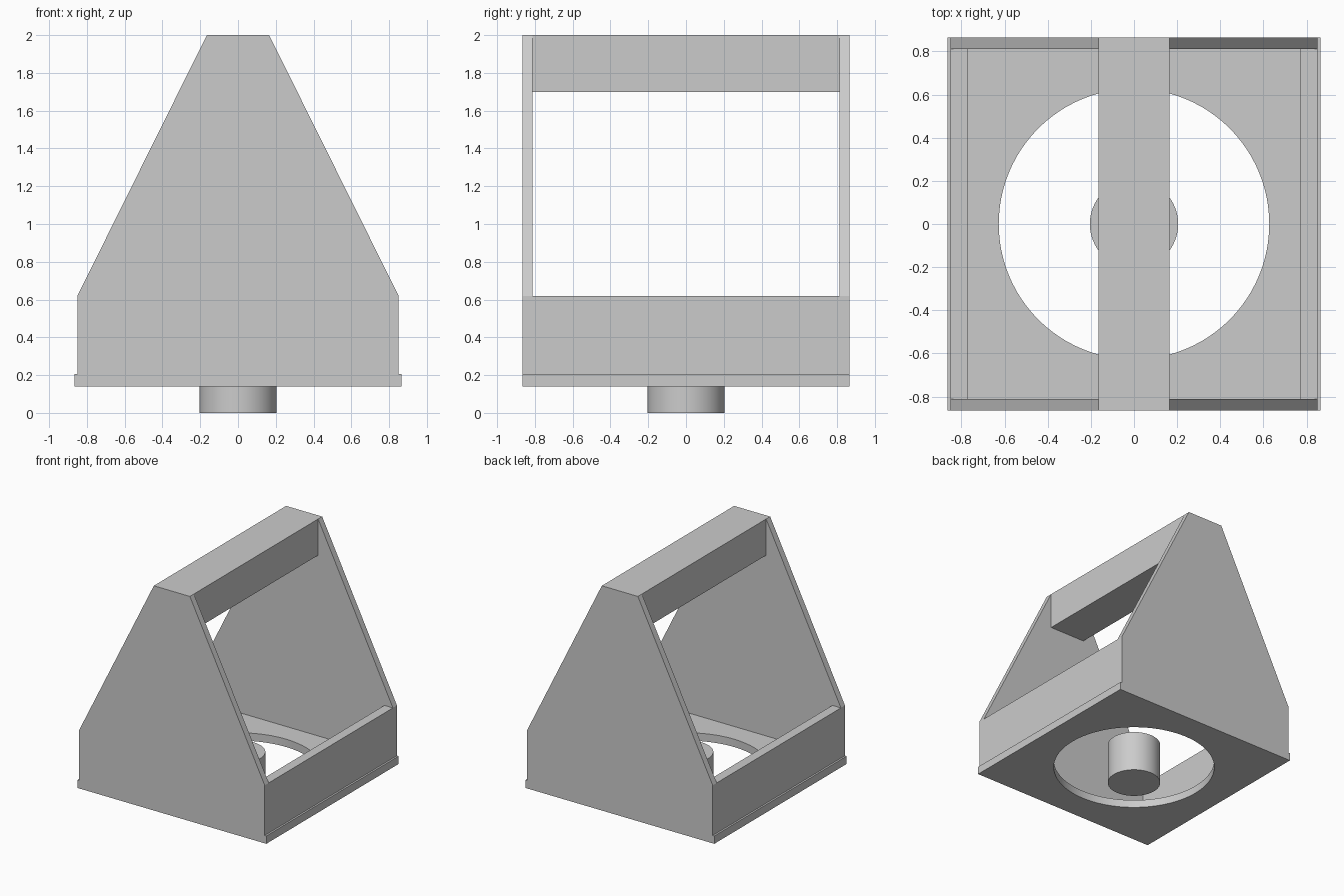
import bpy, bmesh, math

cube = bpy.data.objects.get("Cube")
if cube:
    bpy.data.objects.remove(cube, do_unlink=True)

# Single plain grey
grey = bpy.data.materials.new("plain grey")
grey.use_nodes = True
grey.diffuse_color = (0.6, 0.6, 0.6, 1)
grey.node_tree.nodes["Principled BSDF"].inputs["Base Color"].default_value = (0.6, 0.6, 0.6, 1)

HALF = 0.865        # half width of the base
WALL_X = 0.85       # outer face of the walls
INNER_Y = 0.812     # inner face of the end plates
BASE_Z, FLOOR_Z, WALL_Z, TOP_Z = 0.14, 0.205, 0.62, 2.0
GRIP = 0.165        # half width of the handle


def prism(name, outline, y0, y1):
    """Extrude an (x, z) outline from y0 to y1."""
    bm = bmesh.new()
    face = bm.faces.new([bm.verts.new((x, y0, z)) for x, z in outline])
    out = bmesh.ops.extrude_face_region(bm, geom=[face])
    verts = [v for v in out["geom"] if isinstance(v, bmesh.types.BMVert)]
    bmesh.ops.translate(bm, verts=verts, vec=(0, y1 - y0, 0))
    bmesh.ops.recalc_face_normals(bm, faces=bm.faces)
    mesh = bpy.data.meshes.new(name)
    bm.to_mesh(mesh)
    bm.free()
    mesh.materials.append(grey)
    obj = bpy.data.objects.new(name, mesh)
    bpy.context.collection.objects.link(obj)
    return obj


def box(name, x0, x1, y0, y1, z0, z1):
    return prism(name, [(x0, z0), (x1, z0), (x1, z1), (x0, z1)], y0, y1)


def cylinder(name, radius, z0, z1, sides):
    bpy.ops.mesh.primitive_cylinder_add(vertices=sides, radius=radius, depth=z1 - z0,
                                        location=(0, 0, (z0 + z1) / 2))
    obj = bpy.context.object
    obj.name = name
    obj.data.materials.append(grey)
    return obj


def smooth(obj):
    bpy.ops.object.select_all(action='DESELECT')
    obj.select_set(True)
    bpy.context.view_layer.objects.active = obj
    bpy.ops.object.shade_smooth_by_angle(angle=math.radians(30))


# Base plate with a large round opening
base = box("base_plate", -HALF, HALF, -HALF, HALF, BASE_Z, FLOOR_Z)
cutter = cylinder("opening_cutter", 0.627, 0, 0.5, 96)
cutter.hide_render = True
cut = base.modifiers.new("opening", 'BOOLEAN')
cut.operation = 'DIFFERENCE'
cut.solver = 'EXACT'
cut.object = cutter
bpy.context.view_layer.objects.active = base
bpy.ops.object.modifier_apply(modifier=cut.name)
bpy.data.objects.remove(cutter, do_unlink=True)
smooth(base)

# Tapered end plates
right_half = [(WALL_X, FLOOR_Z), (WALL_X, WALL_Z), (GRIP, TOP_Z)]
outline = right_half + [(-x, z) for x, z in reversed(right_half)]
prism("front_plate", outline, -HALF, -INNER_Y)
prism("back_plate", outline, INNER_Y, HALF)

# Low side walls
box("left_wall", 0.772, WALL_X, -INNER_Y, INNER_Y, FLOOR_Z, WALL_Z)
box("right_wall", -WALL_X, -0.772, -INNER_Y, INNER_Y, FLOOR_Z, WALL_Z)

# Handle bar between the end plates
box("handle", -GRIP, GRIP, -INNER_Y, INNER_Y, 1.7, TOP_Z)

# Free-standing post in the opening
smooth(cylinder("centre_post", 0.205, 0, 0.34, 64))
